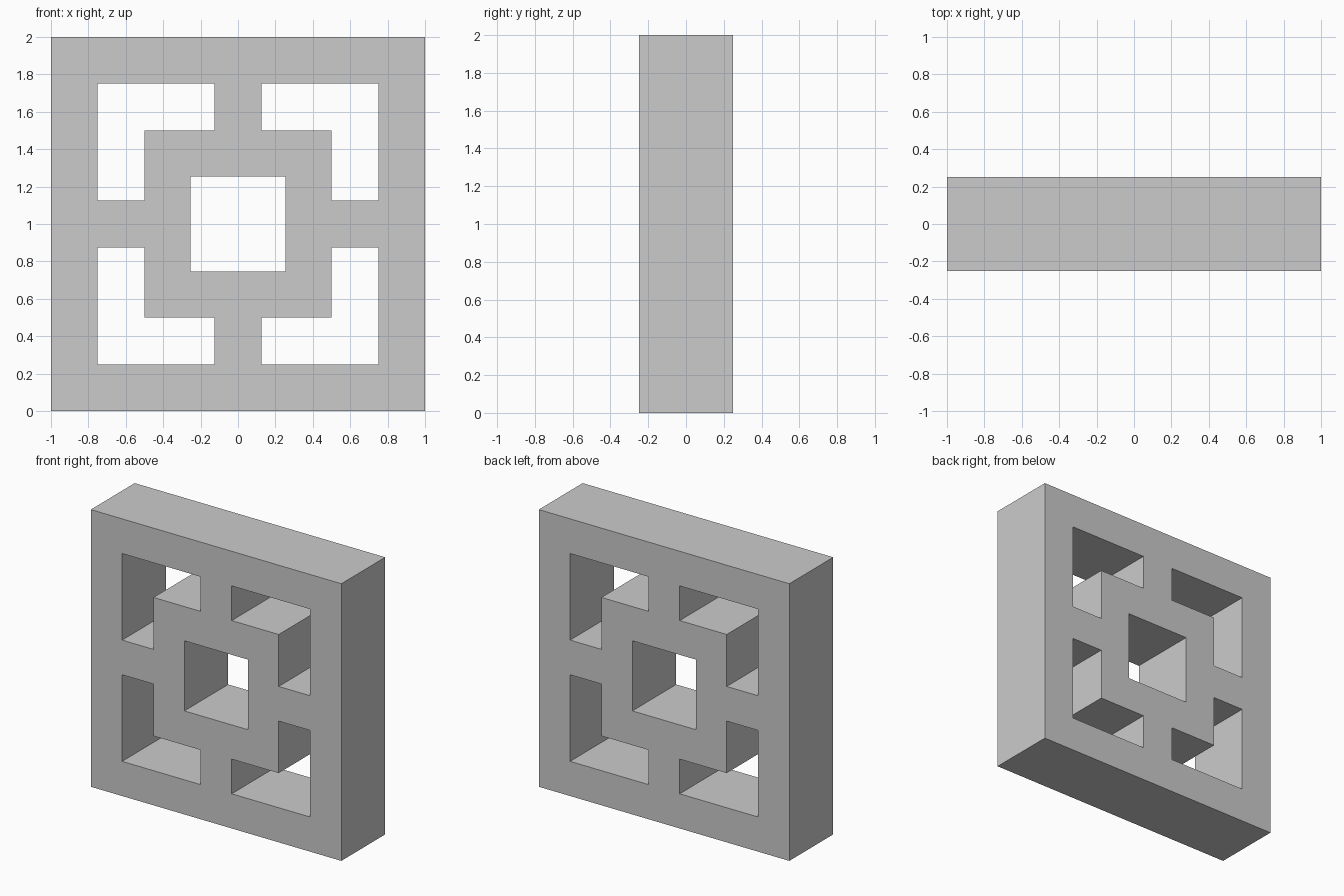
import bpy, bmesh

if "Cube" in bpy.data.objects:
    bpy.data.objects.remove(bpy.data.objects["Cube"])

DEPTH = 0.5
half = [0.125, 0.253, 0.5, 0.75, 1.0]
cuts = [-v for v in reversed(half)] + half


def is_open(x, z):
    a, b = abs(x), abs(z)
    centre = max(a, b) < 0.253
    corner = min(a, b) > 0.125 and 0.5 < max(a, b) < 0.75
    return centre or corner


# Front face of the block, leaving out the square and L-shaped openings
bm = bmesh.new()
grid = [[bm.verts.new((x, -DEPTH / 2, z + 1)) for z in cuts] for x in cuts]
for i in range(len(cuts) - 1):
    for j in range(len(cuts) - 1):
        if not is_open((cuts[i] + cuts[i + 1]) / 2, (cuts[j] + cuts[j + 1]) / 2):
            bm.faces.new((grid[i][j], grid[i + 1][j], grid[i + 1][j + 1], grid[i][j + 1]))
bmesh.ops.delete(bm, geom=[v for v in bm.verts if not v.link_faces], context='VERTS')

# Extrude through to the back, keeping the front face
front = bm.faces[:]
ext = bmesh.ops.extrude_face_region(bm, geom=front, use_keep_orig=True)
back = [g for g in ext["geom"] if isinstance(g, bmesh.types.BMVert)]
bmesh.ops.translate(bm, verts=back, vec=(0, DEPTH, 0))
bmesh.ops.recalc_face_normals(bm, faces=bm.faces[:])

mesh = bpy.data.meshes.new("lattice_block")
bm.to_mesh(mesh)
bm.free()
bpy.context.collection.objects.link(bpy.data.objects.new("lattice_block", mesh))
